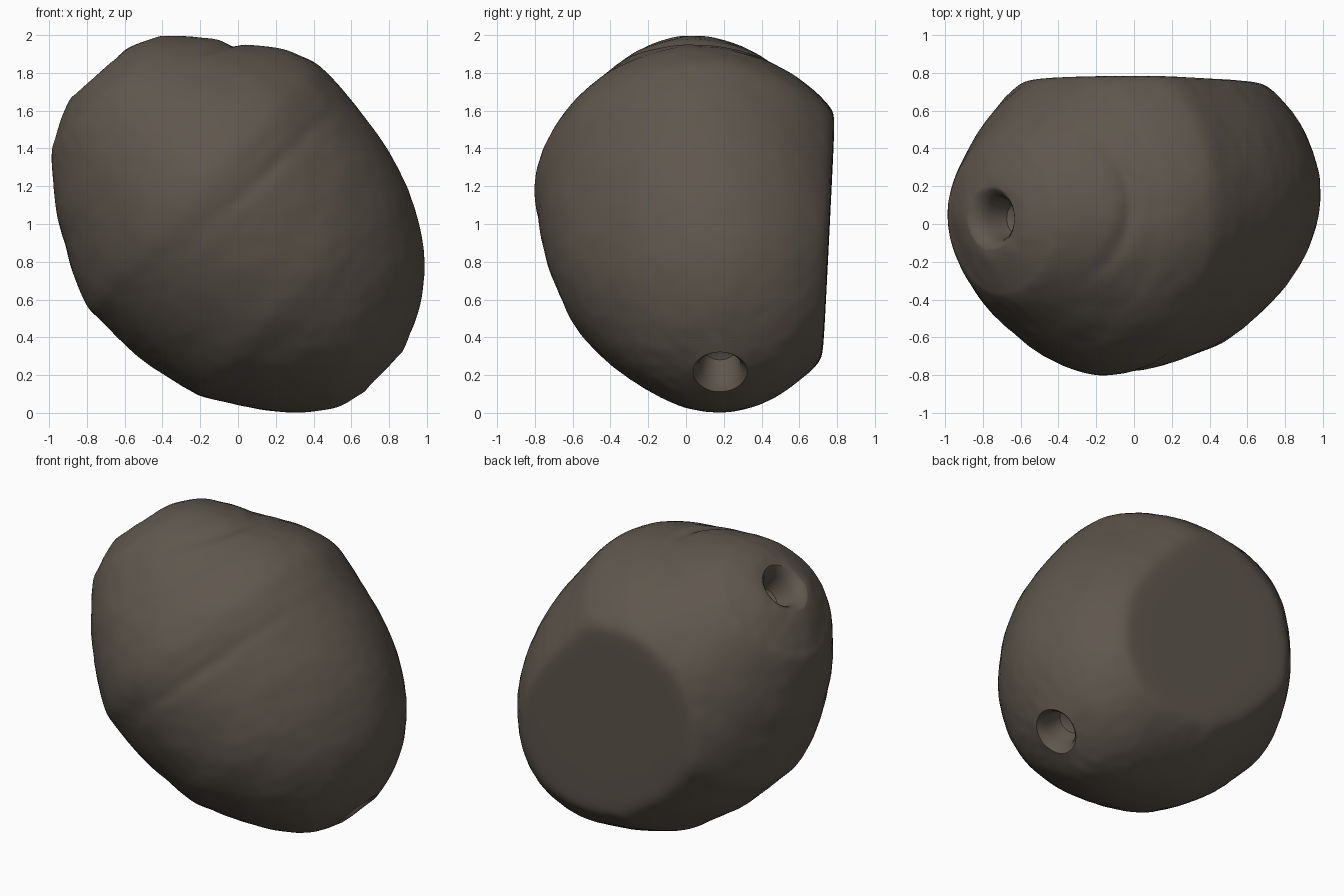
import bpy, bmesh, math
from mathutils import Vector, noise

cube = bpy.data.objects.get("Cube")
if cube:
    bpy.data.objects.remove(cube, do_unlink=True)

# Body rings from the upper hole to the lower hole:
# x, z of the upper edge, then x, z of the opposite lower edge
RINGS = [(-.66, 1.86, -.83, 1.72), (-.58, 1.93, -.9, 1.64), (-.45, 1.985, -.965, 1.46),
         (-.35, 2, -.985, 1.35), (-.1, 1.975, -.965, 1.08), (.08, 1.95, -.92, .9),
         (.22, 1.93, -.88, .76), (.4, 1.86, -.8, .57), (.52, 1.75, -.71, .47),
         (.64, 1.6, -.58, .345), (.76, 1.44, -.46, .25), (.86, 1.27, -.24, .11),
         (.93, 1.1, -.1, .065), (.98, .9, .06, .03), (.985, .7, .3, 0),
         (.95, .52, .5, .025), (.88, .35, .65, .1), (.84, .27, .72, .15)]
SIDES = 128


def smooth_path(points, steps):
    """Catmull-Rom resampling of points of any dimension."""
    result = []
    for i in range(len(points) - 1):
        quad = [points[min(max(i + k, 0), len(points) - 1)] for k in (-1, 0, 1, 2)]
        for s in range(steps):
            t = s / steps
            result.append(tuple(
                b + .5 * t * (c - a + t * (2 * a - 5 * b + 4 * c - d + t * (3 * (b - c) + d - a)))
                for a, b, c, d in zip(*quad)))
    result.append(points[-1])
    return result


def bump(distance, width):
    return math.exp(-(distance / width) ** 2)


def weathered(p):
    """Worn surface details, added to a point on the plain body."""
    out = Vector((p.x, p.y, p.z - 1)).normalized()
    amount = .006 * noise.noise(p * 4) + .003 * noise.noise(p * 13)
    # curved ledge on the crown
    if p.z > 1.5 and p.x > -.35:
        reach = math.hypot(p.x + .45, p.y - .1) - .43
        amount -= .025 * bump(reach, .05) * min(1, (p.x + .35) / .2) * bump(p.y - .1, .4)
    # diagonal furrow across the front
    if p.y < 0:
        along = (p.x - .15) * .73 + (p.z - 1.27) * .68
        across = (p.x - .15) * .68 - (p.z - 1.27) * .73
        amount -= .012 * bump(across, .05) * bump(along, .45)
    q = p + out * amount
    # flat, slightly leaning back with a soft edge
    limit = .79 - .05 * (1.55 - q.z)
    gap = limit - q.y
    q.y = limit - (gap + math.sqrt(gap * gap + .001)) / 2
    return q


def skin(name, loops):
    """Mesh object through equal loops of points, closed at both ends."""
    bm = bmesh.new()
    rows = [[bm.verts.new(p) for p in loop] for loop in loops]
    for a, b in zip(rows, rows[1:]):
        for i in range(len(a)):
            j = (i + 1) % len(a)
            bm.faces.new((a[i], a[j], b[j], b[i]))
    bm.faces.new(rows[0])
    bm.faces.new(rows[-1])
    bmesh.ops.recalc_face_normals(bm, faces=bm.faces)
    mesh = bpy.data.meshes.new(name)
    bm.to_mesh(mesh)
    bm.free()
    mesh.materials.append(mat)
    obj = bpy.data.objects.new(name, mesh)
    bpy.context.collection.objects.link(obj)
    return obj


# One earthy colour
mat = bpy.data.materials.new("dark_brown_stone")
mat.use_nodes = True
colour = (.115, .095, .075, 1)
mat.diffuse_color = colour
shader = next(n for n in mat.node_tree.nodes if n.type == "BSDF_PRINCIPLED")
shader.inputs["Base Color"].default_value = colour
shader.inputs["Roughness"].default_value = .9

# Stone body: round rings along the leaning axis
loops = []
for ux, uz, lx, lz in smooth_path(RINGS, 8):
    upper, lower = Vector((ux, 0, uz)), Vector((lx, 0, lz))
    middle, half = (upper + lower) / 2, (upper - lower) / 2
    middle.y = .03 + .1 * (middle.x + .75)
    loop = []
    for k in range(SIDES):
        c, s = math.cos(math.tau * k / SIDES), math.sin(math.tau * k / SIDES)
        pinch = 1 - .1 * s * s
        loop.append(weathered(middle + half * c * pinch + Vector((0, half.length * s, 0))))
    loops.append(loop)
stone = skin("stone_body", loops)


def bore(name, mouth, axis):
    """Cut a tapered blind hole with a flared rim."""
    turn = Vector(axis).to_track_quat("Z", "Y")
    profile = [(.05, -.2), (.085, -.18), (.1, -.12), (.11, -.06), (.125, -.025),
               (.15, 0), (.2, .03), (.25, .08)]
    rims = []
    for radius, height in profile:
        angles = [math.tau * k / 40 for k in range(40)]
        rims.append([Vector(mouth) + turn @ Vector(
            (radius * math.cos(a), radius * math.sin(a), height)) for a in angles])
    cutter = skin(name, rims)
    cutter.hide_render = True
    cut = stone.modifiers.new(name, "BOOLEAN")
    cut.operation, cut.solver, cut.object = "DIFFERENCE", "EXACT", cutter
    bpy.ops.object.modifier_apply(modifier=cut.name)
    bpy.data.objects.remove(cutter, do_unlink=True)


bpy.ops.object.select_all(action="DESELECT")
stone.select_set(True)
bpy.context.view_layer.objects.active = stone
bore("upper_hole", (-.74, .03, 1.785), (-.7, 0, .71))
bore("lower_hole", (.775, .18, .215), (.71, 0, -.7))
bpy.ops.object.shade_smooth_by_angle(angle=math.radians(40))
